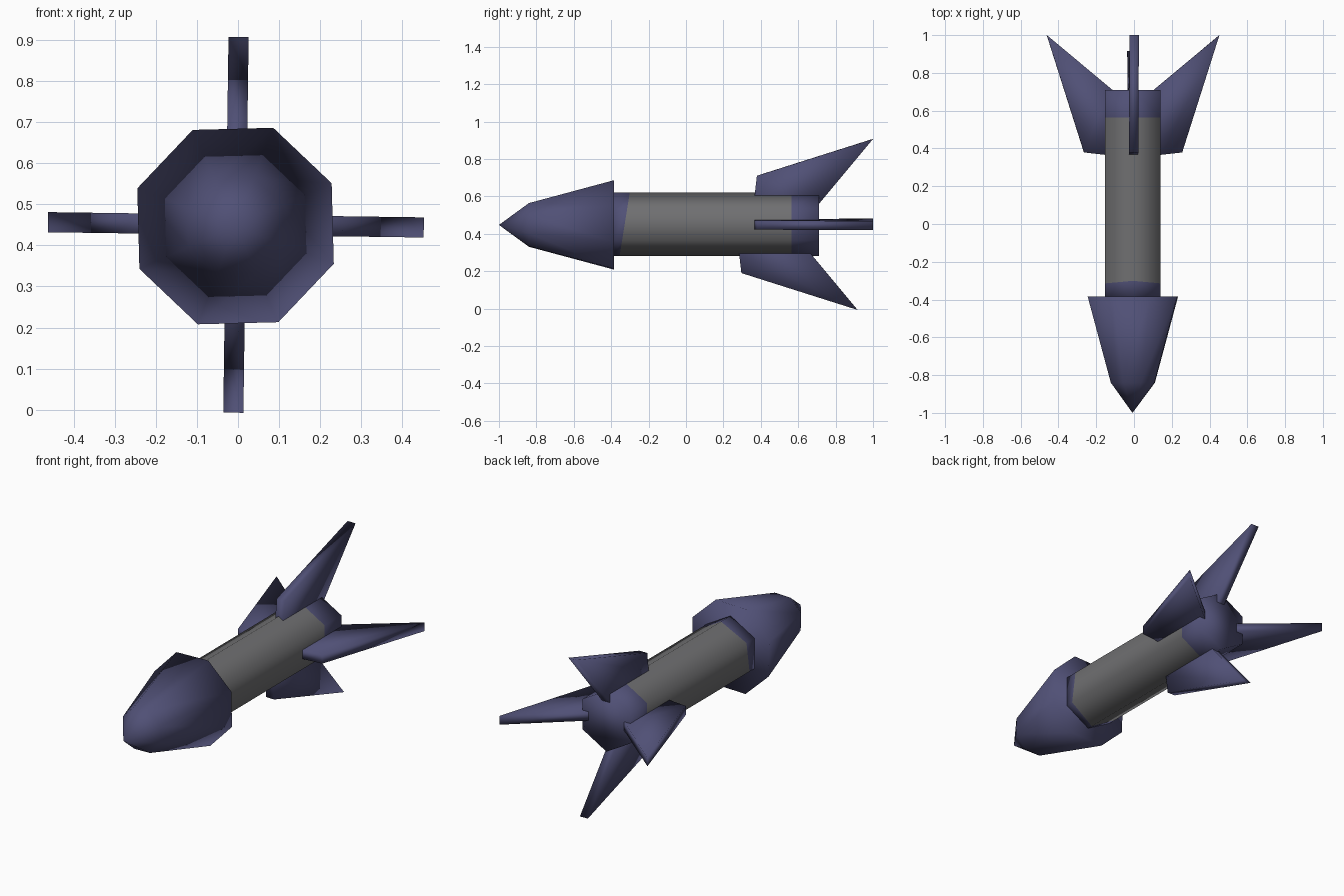
import bpy, bmesh, math
from mathutils import Matrix, Vector

if "Cube" in bpy.data.objects:
    bpy.data.objects.remove(bpy.data.objects["Cube"])

CX, CZ = -0.006, 0.45   # rocket axis


def material(name, col):
    m = bpy.data.materials.new(name)
    m.diffuse_color = (*col, 1)
    m.use_nodes = True
    m.node_tree.nodes["Principled BSDF"].inputs["Base Color"].default_value = m.diffuse_color
    return m


BLUE = material("dusk blue", (0.08, 0.08, 0.18))
GREY = material("hull grey", (0.16, 0.16, 0.165))


def finish(bm, name, mats):
    bmesh.ops.recalc_face_normals(bm, faces=bm.faces)
    for f in bm.faces:
        f.smooth = True
    me = bpy.data.meshes.new(name)
    bm.to_mesh(me)
    bm.free()
    for m in mats:
        me.materials.append(m)
    ob = bpy.data.objects.new(name, me)
    bpy.context.collection.objects.link(ob)
    return ob


def loft(sides, rings, tip=None, turn=0.0, z=CZ):
    """Rings of (y, radius) along y, closed with a cap or a tip point."""
    bm = bmesh.new()
    loops = []
    for y, r in rings:
        angles = [turn + 2 * math.pi * i / sides for i in range(sides)]
        loops.append([bm.verts.new((CX + r * math.cos(a), y, z + r * math.sin(a))) for a in angles])
    for a, b in zip(loops, loops[1:]):
        for i in range(sides):
            j = (i + 1) % sides
            bm.faces.new((a[i], a[j], b[j], b[i]))
    bm.faces.new(loops[0])
    if tip is None:
        bm.faces.new(loops[-1])
    else:
        t = bm.verts.new(tip)
        for i in range(sides):
            bm.faces.new((loops[-1][i], loops[-1][(i + 1) % sides], t))
    return bm


# Nose: wide octagonal cap narrowing to a point
nose = loft(8, [(-0.385, 0.256), (-0.84, 0.125)], tip=(-0.008, -1.0, 0.447),
            turn=math.radians(24), z=0.447)
finish(nose, "nose", [BLUE])

# Body: six-sided tube with a ridge on top, cut into blue end bands and a grey middle
body = loft(6, [(-0.39, 0.17), (0.71, 0.17)], turn=math.radians(30))
cuts = [(Vector((0, -0.328, CZ)), Vector((0, 1, -0.16))),
        (Vector((0, 0.563, CZ)), Vector((0, 1, 0)))]
for co, no in cuts:
    bmesh.ops.bisect_plane(body, geom=body.verts[:] + body.edges[:] + body.faces[:],
                           plane_co=co, plane_no=no)
for f in body.faces:
    c = f.calc_center_median()
    middle = (c - cuts[0][0]).dot(cuts[0][1]) > 0 and c.y < cuts[1][0].y
    f.material_index = 1 if middle else 0
finish(body, "body", [BLUE, GREY])

# Fins: swept plates around the tail, the lower one set further forward
PROFILE = [(0.06, 0.35), (0.155, 0.36), (0.26, 0.372), (0.457, 0.993), (0.12, 0.712), (0.06, 0.662)]


def fin(name, angle, shift=0.0):
    bm = bmesh.new()
    face = bm.faces.new([bm.verts.new((r, y + shift, -0.0245)) for r, y in PROFILE])
    out = bmesh.ops.extrude_face_region(bm, geom=[face])
    bmesh.ops.translate(bm, vec=(0, 0, 0.049),
                        verts=[v for v in out["geom"] if isinstance(v, bmesh.types.BMVert)])
    # positive angle turns +x towards +z
    bm.transform(Matrix.Translation((CX + 0.001, 0.007, CZ)) @
                 Matrix.Rotation(math.radians(-angle), 4, "Y"))
    finish(bm, name, [BLUE])


fin("right_fin", -0.8)
fin("top_fin", 89.2)
fin("left_fin", 179.2)
fin("bottom_fin", 269.2, -0.083)
